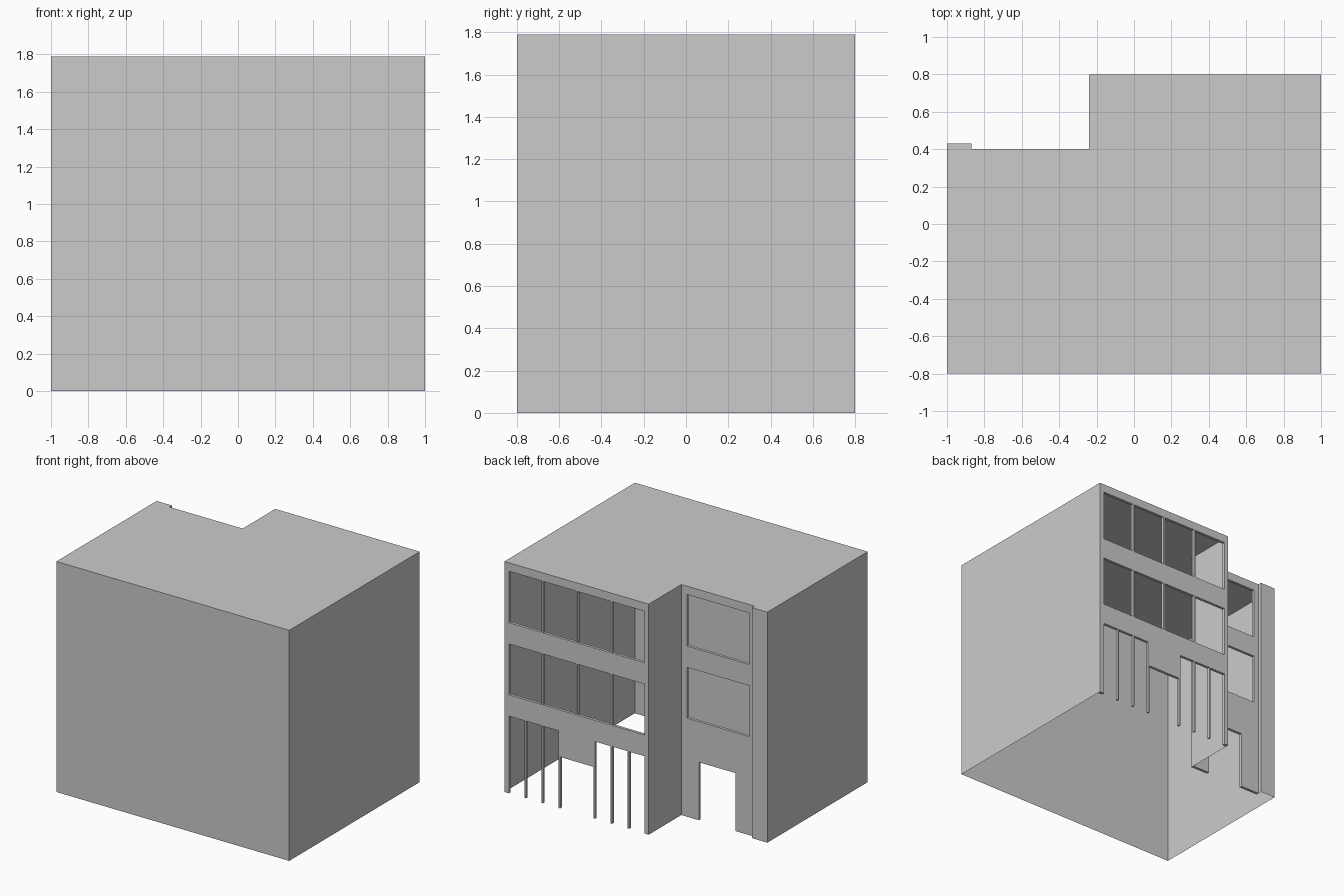
import bpy, bmesh

if "Cube" in bpy.data.objects:
    bpy.data.objects.remove(bpy.data.objects["Cube"])

H = 1.79          # building height
DEPTH = 0.022     # facade thickness

# Footprint, counter-clockwise from above
PLAN = [(-1, -.8), (1, -.8), (1, .8), (-.24, .8), (-.24, .4),
        (-.87, .4), (-.87, .43), (-1, .43)]
FACADE_EDGES = (2, 4)   # sides that carry openings


def finish(name, bm):
    mesh = bpy.data.meshes.new(name)
    bm.to_mesh(mesh)
    bm.free()
    ob = bpy.data.objects.new(name, mesh)
    bpy.context.collection.objects.link(ob)
    return ob


def facade(name, x0, x1, y, openings):
    """Wall facing +y with rectangular openings (xa, xb, za, zb)."""
    xs = sorted({x0, x1, *[v for o in openings for v in o[:2]]})
    zs = sorted({0, H, *[v for o in openings for v in o[2:]]})
    bm = bmesh.new()
    grid = {(x, z): bm.verts.new((x, y, z)) for x in xs for z in zs}
    for xa, xb in zip(xs, xs[1:]):
        for za, zb in zip(zs, zs[1:]):
            cx, cz = (xa + xb) / 2, (za + zb) / 2
            if any(a < cx < b and c < cz < d for a, b, c, d in openings):
                continue
            bm.faces.new([grid[k] for k in ((xa, za), (xa, zb), (xb, zb), (xb, za))])
    bmesh.ops.delete(bm, geom=[v for v in bm.verts if not v.link_faces], context='VERTS')
    ob = finish(name, bm)
    mod = ob.modifiers.new("thickness", 'SOLIDIFY')
    mod.thickness = DEPTH
    mod.offset = -1


def row(xa, xb, n, gap, za, zb):
    """n equal openings separated by bars of width gap."""
    w = (xb - xa - gap * (n - 1)) / n
    return [(round(xa + i * (w + gap), 4), round(xa + i * (w + gap) + w, 4), za, zb)
            for i in range(n)]


# Roof and plain outer walls, open underneath
bm = bmesh.new()
low = [bm.verts.new((x, y, 0)) for x, y in PLAN]
top = [bm.verts.new((x, y, H)) for x, y in PLAN]
bm.faces.new(top)
for i in range(len(PLAN)):
    j = (i + 1) % len(PLAN)
    if i not in FACADE_EDGES:
        bm.faces.new((low[i], low[j], top[j], top[i]))
finish("walls_and_roof", bm)

STOREYS = ((.765, 1.16), (1.325, 1.725))   # upper window sills and heads

# Main facade: two window bands, glazed shopfront bays, central door
holes = [o for za, zb in STOREYS for o in row(-.205, .962, 4, .016, za, zb)]
holes += row(-.205, .222, 3, .012, 0, .6)
holes += [(.234, .522, 0, .4)]
holes += row(.534, .962, 3, .012, 0, .6)
facade("main_facade", -.24, 1, .8, holes)

# Recessed facade: one wide window per floor and a doorway
holes = [(-.825, -.287, za, zb) for za, zb in STOREYS]
holes += [(-.706, -.39, 0, .45)]
facade("recessed_facade", -.87, -.24, .4, holes)
